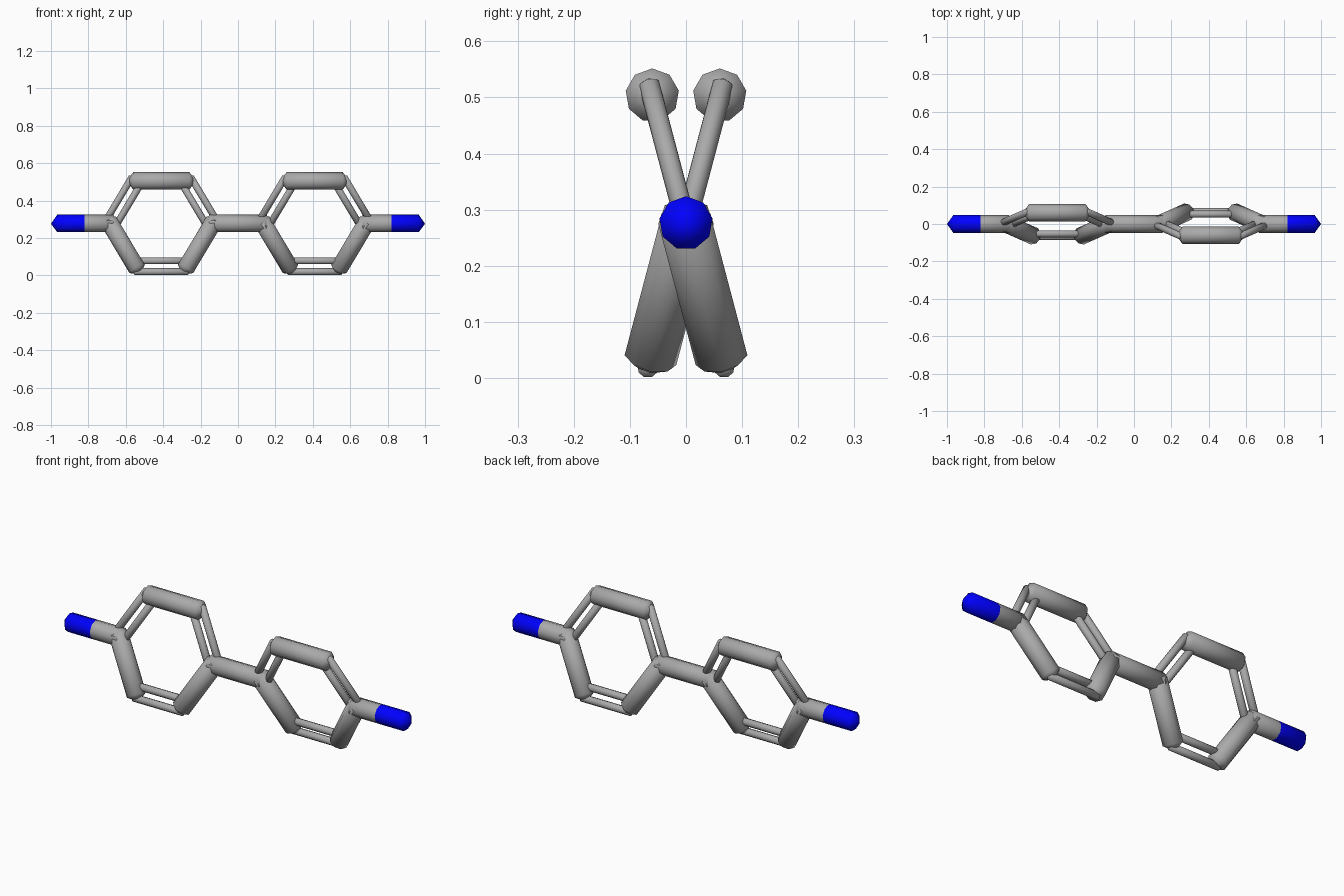
import bpy, bmesh, math
from mathutils import Vector, Matrix

if "Cube" in bpy.data.objects:
    bpy.data.objects.remove(bpy.data.objects["Cube"])

Z0 = 0.276      # height of the long axis
R = 0.048       # single stick radius
THIN = 0.019    # double stick radius
OFF = 0.030     # double stick offset
SIDES = 9

blue = bpy.data.materials.new("blue")
blue.diffuse_color = (0.0, 0.0, 1.0, 1)
blue.use_nodes = True
blue.node_tree.nodes["Principled BSDF"].inputs["Base Color"].default_value = blue.diffuse_color
grey = bpy.data.materials.new("dark_grey")
grey.diffuse_color = (0.4, 0.4, 0.4, 1)
grey.use_nodes = True
grey.node_tree.nodes["Principled BSDF"].inputs["Base Color"].default_value = grey.diffuse_color


def stick(name, a, b, r, cap_a=True, cap_b=True, mat=grey):
    """Lathed stick from a to b with blunt pointed ends."""
    a, b = Vector(a), Vector(b)
    length = (b - a).length
    cap = [(0.3 * r, r), (1.0 * r, 0)]
    prof = [(-d, q) for d, q in reversed(cap)] if cap_a else [(0, r)]
    prof += [(length + d, q) for d, q in cap] if cap_b else [(length, r)]
    x = (b - a).normalized()
    y = Vector((0, 0, 1)).cross(x).normalized()
    z = x.cross(y)
    bm = bmesh.new()
    rings = []
    for d, q in prof:
        n = SIDES if q > 0 else 1
        rings.append([bm.verts.new(a + x * d
                      + y * q * math.sin(2 * math.pi * i / SIDES)
                      + z * q * math.cos(2 * math.pi * i / SIDES)) for i in range(n)])
    for p, q in zip(rings, rings[1:]):
        for i in range(SIDES):
            j = (i + 1) % SIDES
            loop = [p[i % len(p)], p[j % len(p)], q[j % len(q)], q[i % len(q)]]
            bm.faces.new(list(dict.fromkeys(loop)))
    bmesh.ops.recalc_face_normals(bm, faces=bm.faces)
    for f in bm.faces:
        f.smooth = True
    me = bpy.data.meshes.new(name)
    bm.to_mesh(me)
    bm.free()
    me.materials.append(mat)
    ob = bpy.data.objects.new(name, me)
    bpy.context.collection.objects.link(ob)


# two tilted six-sided rings
for side, s in (("left", -1), ("right", 1)):
    rot = Matrix.Rotation(s * math.radians(14.8), 3, 'X')
    mid = Vector((s * 0.41, 0, Z0))
    flat = [Vector((math.cos(k * math.pi / 3), 0, math.sin(k * math.pi / 3))) * 0.272
            for k in range(6)]
    for k in range(6):
        p, q = flat[k], flat[(k + 1) % 6]
        if k % 2:   # single side
            stick(f"{side}_ring_single_{k}", mid + rot @ p, mid + rot @ q, R)
        else:       # double side
            out = ((p + q) / 2).normalized() * OFF
            for tag, o in (("outer", out), ("inner", -out)):
                stick(f"{side}_ring_{tag}_{k}", mid + rot @ (p + o), mid + rot @ (q + o), THIN)

    # end arm, grey inside and blue outside
    stick(f"{side}_arm", (s * 0.682, 0, Z0), (s * 0.82, 0, Z0), R, cap_b=False)
    stick(f"{side}_tip", (s * 0.82, 0, Z0), (s * 0.952, 0, Z0), R, cap_a=False, mat=blue)

# link between the rings
stick("centre_link", (-0.138, 0, Z0), (0.138, 0, Z0), R)
